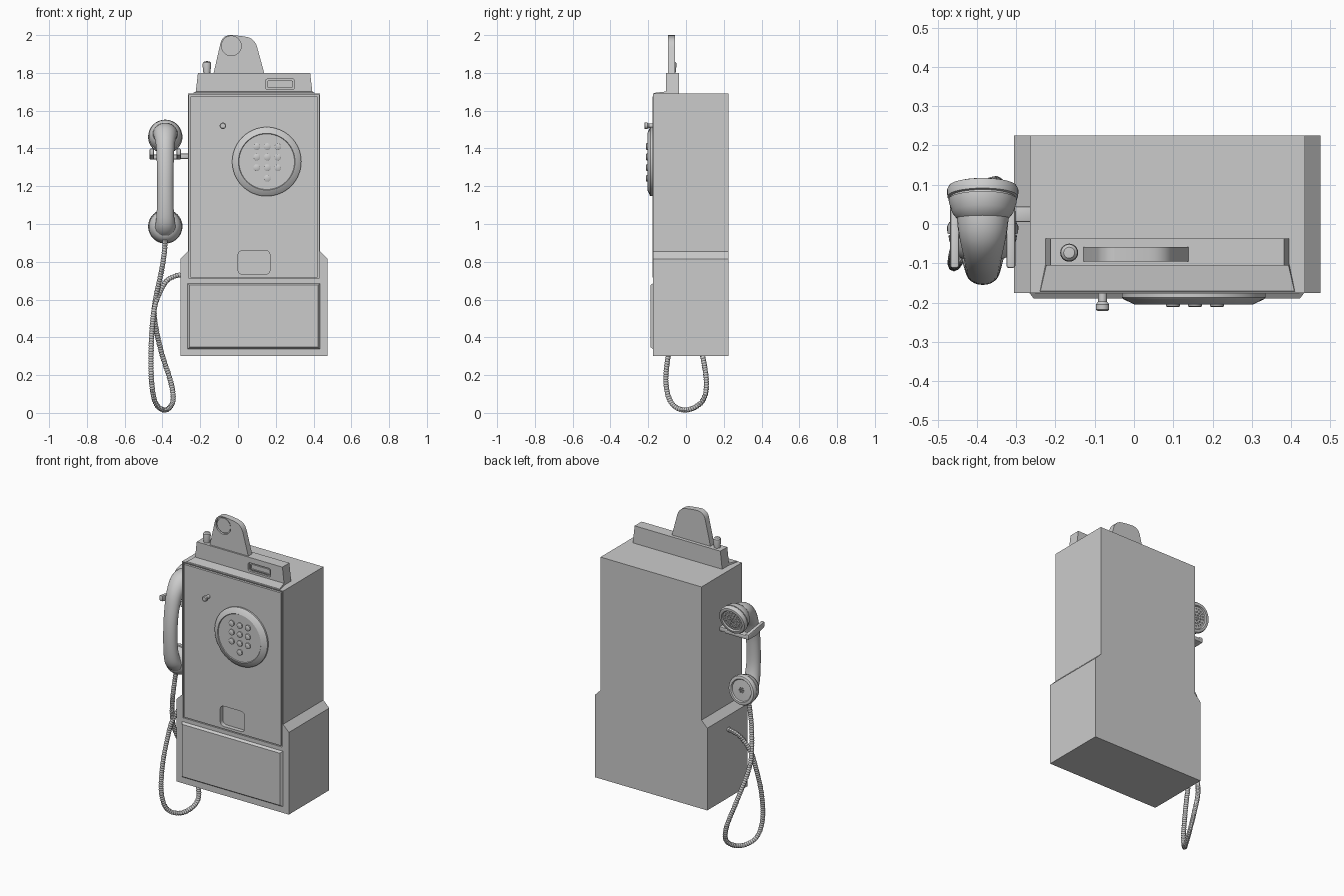
import bpy, bmesh, math
from mathutils import Vector, Matrix

if "Cube" in bpy.data.objects:
    bpy.data.objects.remove(bpy.data.objects["Cube"])

def finish(name, bm, matrix=None, angle=35):
    bmesh.ops.recalc_face_normals(bm, faces=bm.faces)
    me = bpy.data.meshes.new(name)
    bm.to_mesh(me)
    bm.free()
    ob = bpy.data.objects.new(name, me)
    bpy.context.collection.objects.link(ob)
    if matrix:
        ob.matrix_world = matrix
    smooth(ob, angle)
    return ob

def smooth(ob, angle=35):
    bpy.ops.object.select_all(action='DESELECT')
    ob.select_set(True)
    bpy.context.view_layer.objects.active = ob
    bpy.ops.object.shade_smooth_by_angle(angle=math.radians(angle))

def cut(ob, cutter, keep=False):
    cutter.hide_render = True
    bpy.context.view_layer.update()
    m = ob.modifiers.new("cut", 'BOOLEAN')
    m.operation, m.object, m.solver = 'DIFFERENCE', cutter, 'EXACT'
    bpy.context.view_layer.objects.active = ob
    bpy.ops.object.modifier_apply(modifier=m.name)
    if not keep:
        bpy.data.objects.remove(cutter)
    smooth(ob)

def prism(name, outline, y0, y1):
    """Extrude an x-z outline from y0 to y1."""
    bm = bmesh.new()
    face = bm.faces.new([bm.verts.new((x, y0, z)) for x, z in outline])
    geo = bmesh.ops.extrude_face_region(bm, geom=[face])["geom"]
    bmesh.ops.translate(bm, vec=(0, y1 - y0, 0),
                        verts=[g for g in geo if isinstance(g, bmesh.types.BMVert)])
    return finish(name, bm)

def rect(x0, x1, z0, z1):
    return [(x0, z0), (x1, z0), (x1, z1), (x0, z1)]

def rounded(pts, radii, n=6):
    out = []
    for i, p in enumerate(pts):
        r = radii[i] if isinstance(radii, list) else radii
        p, a, b = Vector(p), Vector(pts[i - 1]), Vector(pts[(i + 1) % len(pts)])
        if r == 0:
            out.append(p)
            continue
        s, e = p + (a - p).normalized() * r, p + (b - p).normalized() * r
        for k in range(n + 1):
            t = k / n
            out.append(s * (1 - t) ** 2 + p * (2 * t * (1 - t)) + e * t * t)
    return out

def hull(name, pts, bevel=0):
    bm = bmesh.new()
    for p in pts:
        bm.verts.new(p)
    bmesh.ops.convex_hull(bm, input=bm.verts)
    bmesh.ops.dissolve_limit(bm, angle_limit=0.01, verts=bm.verts, edges=bm.edges)
    if bevel:
        bmesh.ops.bevel(bm, geom=bm.edges, offset=bevel, segments=2, affect='EDGES', profile=0.5)
    return finish(name, bm)

def box(name, x0, x1, y0, y1, z0, z1, bevel=0):
    return hull(name, [(x, y, z) for x in (x0, x1) for y in (y0, y1) for z in (z0, z1)], bevel)

def frame_at(loc, axis):
    return Matrix.Translation(loc) @ Vector(axis).to_track_quat('Z', 'Y').to_matrix().to_4x4()

def lathe(name, profile, loc, axis, n=32):
    """Spin (radius, height) points around an axis."""
    bm = bmesh.new()
    vs = [bm.verts.new((r, 0, h)) for r, h in profile]
    es = [bm.edges.new(p) for p in zip(vs, vs[1:])]
    bmesh.ops.spin(bm, geom=vs + es, cent=(0, 0, 0), axis=(0, 0, 1), angle=2 * math.pi, steps=n)
    bmesh.ops.remove_doubles(bm, verts=bm.verts, dist=1e-5)
    return finish(name, bm, frame_at(loc, axis))

def spline(pts, n):
    """Catmull-Rom samples through points of any dimension."""
    P = [Vector(p) for p in [pts[0], *pts, pts[-1]]]
    out = []
    for a, b, c, d in zip(P, P[1:], P[2:], P[3:]):
        for k in range(n):
            t = k / n
            out.append((b * 2 + (c - a) * t + (a * 2 - b * 5 + c * 4 - d) * t * t
                        + (b * 3 - a - c * 3 + d) * t ** 3) * 0.5)
    return out + [P[-1]]

def loft(name, rings):
    bm = bmesh.new()
    loops = [[bm.verts.new(p) for p in ring] for ring in rings]
    for a, b in zip(loops, loops[1:]):
        for i in range(len(a)):
            bm.faces.new((a[i - 1], a[i], b[i], b[i - 1]))
    bm.faces.new(loops[0])
    bm.faces.new(loops[-1])
    return finish(name, bm, angle=60)

FRONT = (0, -1, 0)

# Housing with grooved front panel and coin return pocket
body = prism("housing", [(-.305, .3), (.475, .3), (.475, .815), (.435, .855), (.435, 1.69),
                         (-.265, 1.69), (-.265, .855), (-.305, .815)], -.175, .225)
cut(body, box("panel_cutter", -.259, .429, -.3, -.163, .711, 1.684))
panel = prism("front_panel", rect(-.252, .421, .718, 1.676), -.177, -.16)
pocket = prism("coin_return_cutter", rounded(rect(0, .17, .733, .86), .03), -.3, -.150)
cut(body, pocket, keep=True)
cut(panel, pocket)

# Raised coin vault door
hull("vault_door", [(x, -.17, z) for x, z in rect(-.27, .437, .335, .69)]
     + [(x, -.189, z) for x, z in rect(-.256, .423, .349, .676)])

# Keypad disc and keys
lathe("keypad_disc", [(0, 0), (.183, 0), (.183, .012), (.178, .017), (.15, .03), (.147, .026), (0, .026)],
      (.152, -.175, 1.33), FRONT, 64)
for i in range(10):
    row, col = divmod(i, 3)
    kx = .155 + (col - 1) * .056 if row < 3 else .155
    lathe(f"key_{i}", [(0, 0), (.018, 0), (.018, .009), (.015, .011), (0, .011)],
          (kx, -.2, 1.41 - row * .056), FRONT, 20)

# Small front knob
lathe("front_knob", [(0, 0), (.011, 0), (.011, .022), (.017, .03), (.017, .043), (.013, .046), (0, .046)],
      (-.08, -.175, 1.52), FRONT, 24)

# Top apron and coin head
hull("top_apron", [(-.24, -.172, 1.688), (.41, -.172, 1.688), (-.238, -.17, 1.694), (.408, -.17, 1.694),
                   (-.225, -.1, 1.688), (.395, -.1, 1.688), (-.222, -.1, 1.702), (.392, -.1, 1.702)])
head = hull("coin_head", [(x, y, 1.688) for x in (-.225, .395) for y in (-.106, -.037)]
            + [(x, y, 1.80) for x in (-.212, .382) for y in (-.106, -.037)])
cut(head, prism("slot_cutter", rounded(rect(.145, .30, 1.714, 1.767), .012), -.2, -.094))
slot = prism("slot_plate", rounded(rect(.153, .292, 1.722, 1.759), .01), -.102, -.09)
cut(slot, prism("slot_plate_cutter", rounded(rect(.160, .285, 1.728, 1.753), .007), -.2, -.096))

# Upright coin guide with round blind opening
fin = prism("coin_guide", rounded([(-.13, 1.795), (.14, 1.795), (.088, 1.985), (-.02, 2.0), (-.083, 2.0)],
                                  [0, 0, .05, .03, .045]), -.096, -.058)
cut(fin, lathe("guide_cutter", [(0, 0), (.052, 0), (.052, .1), (0, .1)], (-.035, -.084, 1.943), FRONT, 40))
lathe("guide_disc", [(0, 0), (.046, 0), (.046, .008), (0, .008)], (-.035, -.083, 1.943), FRONT, 40)

# Release button on top
lathe("release_button", [(0, 0), (.018, 0), (.023, .045), (.021, .057), (.014, .064), (0, .065)],
      (-.165, -.073, 1.797), (0, 0, 1), 24)

# Hook fork
HX = -.385
box("hook_arm", -.325, -.255, .005, .045, 1.345, 1.372, .004)
box("hook_bar", HX - .083, HX + .083, .005, .05, 1.342, 1.368, .006)
for s in (-1, 1):
    x0, x1 = sorted((HX + s * .06, HX + s * .083))
    hull(f"hook_prong_{'left' if s < 0 else 'right'}",
         [(x, y, z) for x in (x0, x1) for y, z in
          [(.05, 1.342), (.05, 1.375), (-.112, 1.365), (-.112, 1.40), (-.03, 1.34), (-.03, 1.385)]], .006)

# Handset cups with perforated caps
def cup(name, loc, axis, rings, spacing):
    ob = lathe(name, [(0, -.1), (.04, -.1), (.062, -.09), (.078, -.07), (.086, -.045), (.087, -.036),
                      (.083, -.035), (.083, -.031), (.09, -.029), (.091, -.012), (.086, -.002), (.08, 0),
                      (.07, 0), (.065, -.008), (0, -.006)], loc, axis, 40)
    bm = bmesh.new()
    for k in range(rings + 1):
        for j in range(max(1, 6 * k)):
            a = math.tau * j / max(1, 6 * k)
            bmesh.ops.create_cone(bm, cap_ends=True, segments=8, radius1=.0048, radius2=.0048, depth=.02,
                                  matrix=Matrix.Translation((k * spacing * math.cos(a), k * spacing * math.sin(a), -.004)))
    cut(ob, finish("hole_cutter", bm, frame_at(loc, axis)))

cup("earpiece", (HX, .098, 1.458), (0, .97, -.24), 3, .017)
cup("mouthpiece", (HX, .006, .988), (0, .995, .08), 1, .013)

# Handset handle: ellipses lofted along a bowed path (y, z, half width, half thickness)
path = spline([(.04, 1.475, .068, .06), (-.02, 1.472, .062, .057), (-.075, 1.42, .05, .045),
               (-.106, 1.33, .045, .036), (-.119, 1.22, .043, .035), (-.118, 1.10, .044, .035),
               (-.098, 1.01, .05, .042), (-.055, .98, .062, .055), (-.02, .985, .068, .06)], 5)
rings = []
for i, (y, z, w, h) in enumerate(path):
    a, b = path[max(i - 1, 0)], path[min(i + 1, len(path) - 1)]
    t = Vector((b[0] - a[0], b[1] - a[1])).normalized()
    rings.append([(HX + w * math.cos(u), y - t.y * h * math.sin(u), z + t.x * h * math.sin(u))
                  for u in (math.tau * k / 24 for k in range(24))])
loft("handset_handle", rings)

# Ribbed armoured cord from handset to housing
way = spline([(-.387, -.06, .93), (-.388, -.072, .87), (-.405, -.07, .75), (-.437, -.025, .6),
              (-.442, .015, .5), (-.408, .08, .33), (-.355, .108, .16), (-.345, .085, .06),
              (-.385, 0, .015), (-.435, -.075, .05), (-.457, -.106, .16), (-.46, -.09, .33),
              (-.45, -.05, .5), (-.43, -.03, .6), (-.385, 0, .69), (-.34, .015, .722), (-.29, .02, .733)], 40)
curve = bpy.data.curves.new("cord", 'CURVE')
curve.dimensions, curve.bevel_depth, curve.bevel_resolution = '3D', .014, 2
curve.use_fill_caps = True
sp = curve.splines.new('POLY')
length, pts = 0, [way[0]]
for a, b in zip(way, way[1:]):
    while (b - pts[-1]).length >= .0045:
        pts.append(pts[-1] + (b - pts[-1]).normalized() * .0045)
sp.points.add(len(pts) - 1)
for i, p in enumerate(pts):
    sp.points[i].co = (*p, 1)
    sp.points[i].radius = (1, 1, .82)[i % 3]
cord = bpy.data.objects.new("cord", curve)
bpy.context.collection.objects.link(cord)
bpy.ops.object.select_all(action='DESELECT')
cord.select_set(True)
bpy.context.view_layer.objects.active = cord
bpy.ops.object.convert(target='MESH')
smooth(bpy.context.object, 40)
